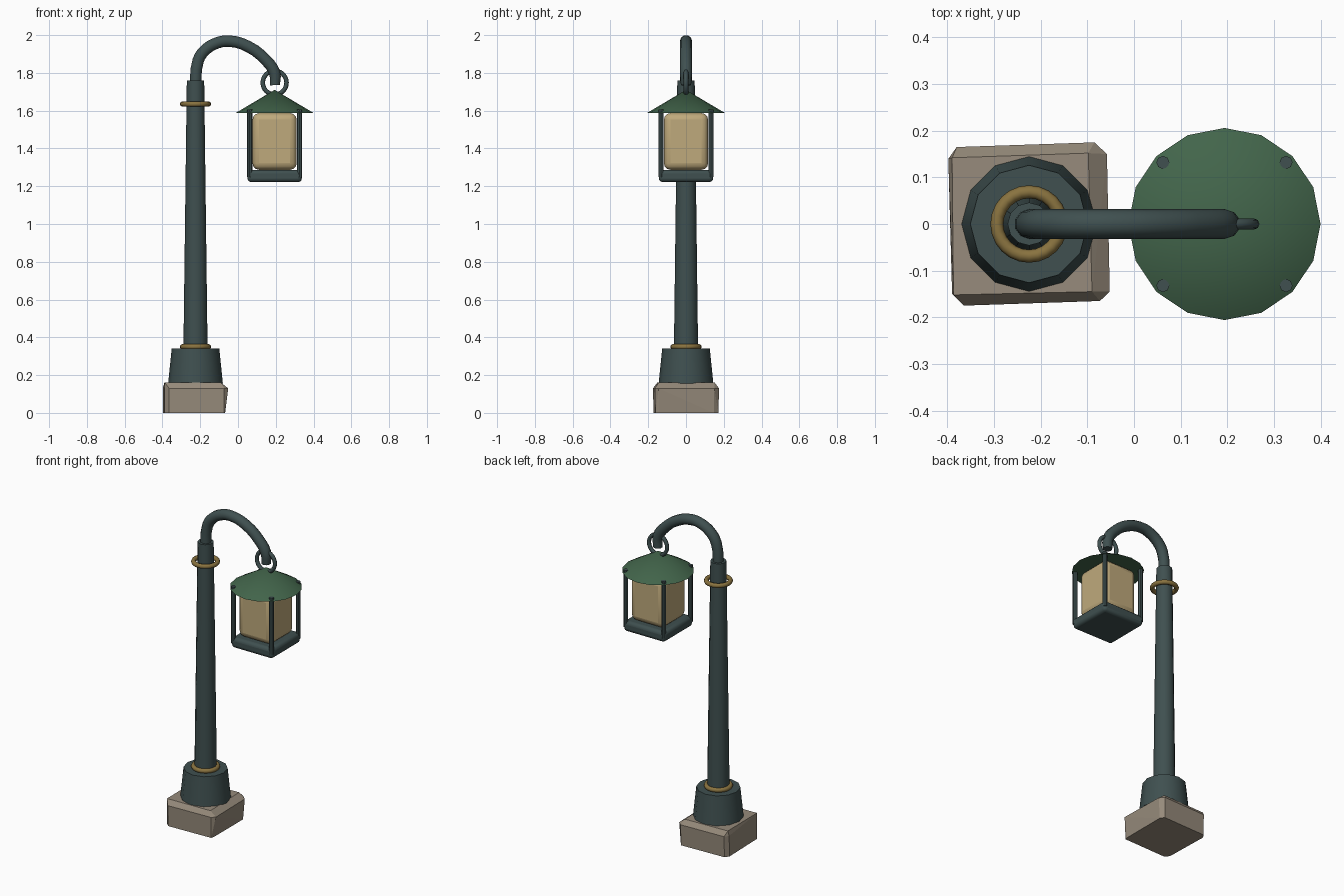
import bpy, bmesh
from math import radians, pi

if "Cube" in bpy.data.objects:
    bpy.data.objects.remove(bpy.data.objects["Cube"])

PX, LX = -0.225, 0.194          # post axis and lantern axis


def material(name, r, g, b):
    m = bpy.data.materials.new(name)
    m.diffuse_color = (r, g, b, 1)
    m.use_nodes = True
    m.node_tree.nodes["Principled BSDF"].inputs["Base Color"].default_value = m.diffuse_color
    return m


iron = material("iron", 0.05, 0.08, 0.08)
green = material("roof_green", 0.055, 0.13, 0.07)
brass = material("brass", 0.25, 0.17, 0.05)
stone = material("stone", 0.31, 0.26, 0.20)
glow = material("lamp_glass", 0.52, 0.40, 0.20)


def finish(name, mat, angle=35):
    o = bpy.context.object
    o.name = name
    o.data.materials.append(mat)
    if angle:
        bpy.ops.object.shade_smooth_by_angle(angle=radians(angle))
    return o


def cone(name, mat, x, y, z0, z1, r0, r1, sides):
    bpy.ops.mesh.primitive_cone_add(vertices=sides, radius1=r0, radius2=r1,
                                    depth=z1 - z0, location=(x, y, (z0 + z1) / 2))
    return finish(name, mat)


def ring(name, mat, x, z, major, minor, rot=(0, 0, 0)):
    bpy.ops.mesh.primitive_torus_add(major_radius=major, minor_radius=minor,
                                     major_segments=24, minor_segments=8,
                                     location=(x, 0, z), rotation=rot)
    return finish(name, mat, 50)


def rounded_box(name, mat, half, z0, z1, bevel):
    bpy.ops.mesh.primitive_cube_add(size=1, location=(LX, 0, (z0 + z1) / 2))
    bpy.context.object.scale = (2 * half, 2 * half, z1 - z0)
    bpy.ops.object.transform_apply(location=False, rotation=False, scale=True)
    b = bpy.context.object.modifiers.new("bevel", "BEVEL")
    b.width, b.segments = bevel, 3
    return finish(name, mat)


# Rough-cut stone block: hull of the top face and two chamfered outlines
outline = [(-0.398, 0.14), (-0.38, 0.165), (-0.085, 0.175), (-0.058, 0.15),
           (-0.052, -0.145), (-0.073, -0.165), (-0.365, -0.175), (-0.39, -0.15)]
top = [(-0.39, 0.142), (-0.098, 0.152), (-0.09, -0.145), (-0.387, -0.152)]
bm = bmesh.new()
for x, y in outline:
    bm.verts.new((x, y, 0.13))
    bm.verts.new((min(x, -0.068), y * 0.98, 0.0))
for x, y in top:
    bm.verts.new((x, y, 0.16))
bmesh.ops.convex_hull(bm, input=bm.verts[:])
bmesh.ops.recalc_face_normals(bm, faces=bm.faces[:])
mesh = bpy.data.meshes.new("stone_base")
bm.to_mesh(mesh)
bm.free()
base = bpy.data.objects.new("stone_base", mesh)
bpy.context.collection.objects.link(base)
mesh.materials.append(stone)

# Post
cone("post_foot", iron, PX, 0, 0.155, 0.34, 0.145, 0.126, 12)
cone("post", iron, PX, 0, 0.33, 1.76, 0.064, 0.046, 12)
ring("lower_collar", brass, PX, 0.35, 0.069, 0.014)
ring("upper_collar", brass, PX, 1.635, 0.069, 0.014)

# Curved arm
path = [(-0.225, 1.72), (-0.211, 1.865), (-0.175, 1.92), (-0.11, 1.959),
        (-0.045, 1.968), (0.053, 1.94), (0.15, 1.865), (0.194, 1.80), (0.196, 1.735)]
curve = bpy.data.curves.new("arm", "CURVE")
curve.dimensions = "3D"
curve.bevel_depth, curve.bevel_resolution = 0.032, 3
curve.use_fill_caps = True
curve.resolution_u = 3
s = curve.splines.new("BEZIER")
s.bezier_points.add(len(path) - 1)
for p, (x, z) in zip(s.bezier_points, path):
    p.co = (x, 0, z)
    p.handle_left_type = p.handle_right_type = "AUTO"
s.bezier_points[-1].radius = 0.85
arm = bpy.data.objects.new("arm", curve)
bpy.context.collection.objects.link(arm)
bpy.ops.object.select_all(action="DESELECT")
bpy.context.view_layer.objects.active = arm
arm.select_set(True)
bpy.ops.object.convert(target="MESH")
finish("arm", iron, 50)

# Lantern
ring("hanging_ring", iron, LX, 1.748, 0.063, 0.012, (pi / 2, 0, 0))
cone("lantern_roof", green, LX, 0, 1.588, 1.71, 0.206, 0.0, 16)
rounded_box("lamp_glass", glow, 0.117, 1.287, 1.587, 0.035)
rounded_box("lantern_tray", iron, 0.144, 1.222, 1.287, 0.02)
for sx in (-1, 1):
    for sy in (-1, 1):
        cone("lantern_bar", iron, LX + sx * 0.132, sy * 0.132, 1.25, 1.607, 0.014, 0.014, 8)
